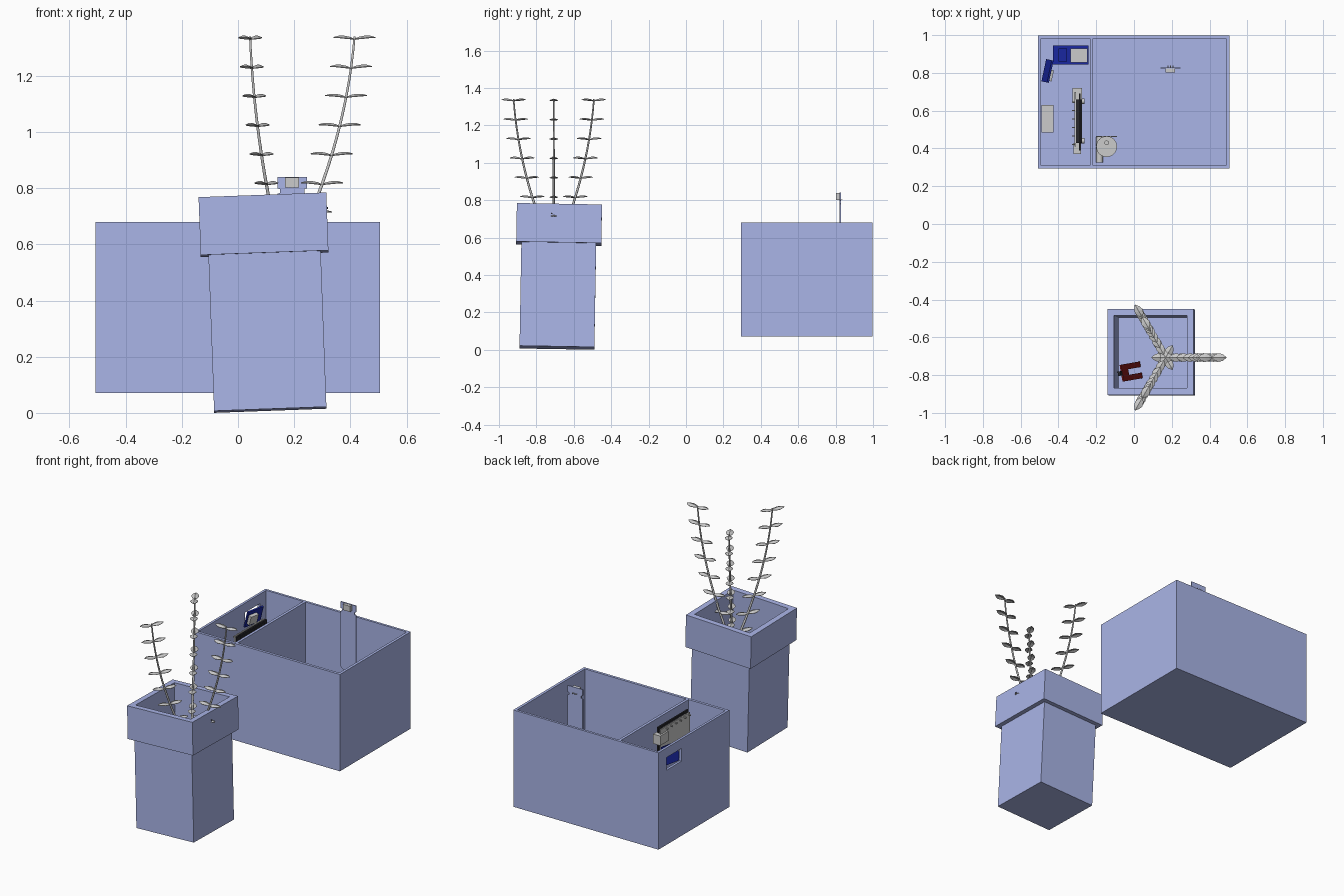
import bpy, bmesh
from math import radians, pi
from mathutils import Matrix, Euler, Vector

if "Cube" in bpy.data.objects:
    bpy.data.objects.remove(bpy.data.objects["Cube"])


def material(name, rgb):
    m = bpy.data.materials.new(name)
    m.diffuse_color = (*rgb, 1)
    m.use_nodes = True
    m.node_tree.nodes["Principled BSDF"].inputs["Base Color"].default_value = m.diffuse_color
    return m


SHELL = material("shell_blue", (0.40, 0.46, 0.80))
BLUE = material("board_blue", (0.01, 0.02, 0.35))
RED = material("sensor_red", (0.25, 0.01, 0.01))
DARK = material("board_dark", (0.02, 0.02, 0.025))


def finish(name, bm, mat=None, smooth=False):
    bmesh.ops.recalc_face_normals(bm, faces=bm.faces)
    me = bpy.data.meshes.new(name)
    bm.to_mesh(me)
    bm.free()
    ob = bpy.data.objects.new(name, me)
    bpy.context.collection.objects.link(ob)
    if mat:
        me.materials.append(mat)
    if smooth:
        bpy.ops.object.select_all(action='DESELECT')
        ob.select_set(True)
        bpy.context.view_layer.objects.active = ob
        bpy.ops.object.shade_smooth_by_angle(angle=radians(40))
    return ob


def box(name, lo, hi, mat=None, frame=None):
    """Box between two corners, optionally placed by a frame matrix."""
    lo, hi = Vector(lo), Vector(hi)
    bm = bmesh.new()
    bmesh.ops.create_cube(bm, size=1, matrix=Matrix.LocRotScale((lo + hi) / 2, None, hi - lo))
    if frame:
        bm.transform(frame)
    return finish(name, bm, mat)


def cyl(name, a, b, r, mat=None, n=24):
    a, b = Vector(a), Vector(b)
    rot = (b - a).to_track_quat('Z', 'Y').to_matrix().to_4x4()
    bm = bmesh.new()
    bmesh.ops.create_cone(bm, cap_ends=True, segments=n, radius1=r, radius2=r, depth=(b - a).length,
                          matrix=Matrix.Translation((a + b) / 2) @ rot)
    return finish(name, bm, mat, smooth=True)


def cut(target, cutters):
    bpy.context.view_layer.objects.active = target
    for c in cutters:
        mod = target.modifiers.new("cut", 'BOOLEAN')
        mod.operation, mod.solver, mod.object = 'DIFFERENCE', 'EXACT', c
        bpy.ops.object.modifier_apply(modifier=mod.name)
        bpy.data.objects.remove(c)


def frame(loc, rx=0, ry=0, rz=0):
    rot = Euler((radians(rx), radians(ry), radians(rz))).to_matrix().to_4x4()
    return Matrix.Translation(loc) @ rot


# Reservoir: two open compartments and a window in the left wall
tank = box("reservoir_box", (-0.507, 0.293, 0.07), (0.505, 0.998, 0.68), SHELL)
cut(tank, [box("cut_left", (-0.492, 0.31, 0.087), (-0.234, 0.983, 0.8)),
           box("cut_right", (-0.217, 0.31, 0.087), (0.488, 0.983, 0.8)),
           box("cut_window", (-0.6, 0.77, 0.54), (-0.45, 0.92, 0.62))])

# Planter: square rings lofted from the base, over the rim and down to the inner floor
rings = [(0.20, 0), (0.20, 0.556), (0.2275, 0.556), (0.2275, 0.762), (0.1925, 0.762), (0.1925, 0.03)]
pot = frame((0.115, -0.69, 0.011), rx=-1, ry=-2.1)
bm = bmesh.new()
loops = [[bm.verts.new((sx * h, sy * h, z)) for sx, sy in ((-1, -1), (1, -1), (1, 1), (-1, 1))] for h, z in rings]
bm.faces.new(loops[0])
bm.faces.new(loops[-1])
for p, q in zip(loops, loops[1:]):
    for i in range(4):
        j = (i + 1) % 4
        bm.faces.new((p[i], p[j], q[j], q[i]))
bm.transform(pot)
finish("planter_pot", bm, SHELL)
cyl("rim_tube_stub", pot @ Vector((0.22, -0.04, 0.71)), pot @ Vector((0.232, -0.04, 0.71)), 0.004, DARK, 12)

# Plant: three arching branches with paired leaves
Z0, Z1 = 0.51, 1.34


def stem_r(z):
    t = (z - Z0) / (Z1 - Z0)
    return 0.248 * (1.72 * t - 0.72 * t * t)


cu = bpy.data.curves.new("plant_stem", 'CURVE')
cu.dimensions, cu.bevel_depth, cu.bevel_resolution, cu.use_fill_caps = '3D', 0.0065, 1, True
sp = cu.splines.new('POLY')
sp.points.add(16)
for i, p in enumerate(sp.points):
    z = Z0 + (Z1 - Z0) * i / 16
    p.co = (stem_r(z), 0, z, 1)
    p.radius = 1.15 - 0.5 * i / 16

# each leaf section: distance out, half width, rise
LEAF = [(0, 0.003, 0), (0.016, 0.017, 0.007), (0.036, 0.023, 0.011), (0.056, 0.017, 0.011), (0.075, 0.002, 0.006)]
bm = bmesh.new()
for k in range(9):
    z = Z1 - 0.008 - 0.1035 * k
    if z < Z0 - 0.02:
        break
    for s in (1, -1):
        rows = [[bm.verts.new((stem_r(max(z, Z0)) + s * d, y * w, z + h - abs(y) * 0.35 * w)) for y in (-1, 0, 1)]
                for d, w, h in LEAF]
        for p, q in zip(rows, rows[1:]):
            for i in (0, 1):
                bm.faces.new((p[i], p[i + 1], q[i + 1], q[i]))
leaves = finish("plant_leaves_1", bm)
sol = leaves.modifiers.new("thickness", 'SOLIDIFY')
sol.thickness = 0.003
for k in range(3):
    m = Matrix.Translation((0.167, -0.707, 0)) @ Matrix.Rotation(2 * pi * k / 3, 4, 'Z')
    stem = bpy.data.objects.new(f"plant_stem_{k + 1}", cu)
    bpy.context.collection.objects.link(stem)
    stem.matrix_world = m
    lf = leaves
    if k:
        lf = leaves.copy()
        lf.name = f"plant_leaves_{k + 1}"
        bpy.context.collection.objects.link(lf)
    lf.matrix_world = m

# Forked soil probe leaning inside the planter
f = frame((-0.065, -0.79, 0.30), ry=-22, rz=10)
box("soil_probe_head", (-0.004, -0.045, -0.09), (0.004, 0.045, 0), RED, f)
for n, y in (("left", 0.03), ("right", -0.03)):
    box("soil_probe_prong_" + n, (-0.004, y - 0.015, -0.27), (0.004, y + 0.015, -0.09), RED, f)
box("soil_probe_pins", (-0.012, -0.012, -0.01), (0.003, 0.012, 0.025), DARK, f)

# Water level sensor strip with notched sides and a pointed foot
half = [(0.053, 0.84), (0.053, 0.80), (0.043, 0.797), (0.043, 0.783), (0.053, 0.78), (0.053, 0.43), (0, 0.39)]
outline = half + [(-x, z) for x, z in reversed(half[:-1])]
bm = bmesh.new()
face = bm.faces.new([bm.verts.new((0.193 + x, 0.822, z)) for x, z in outline])
ext = bmesh.ops.extrude_face_region(bm, geom=[face])
bmesh.ops.translate(bm, vec=(0, 0.007, 0), verts=[v for v in ext["geom"] if isinstance(v, bmesh.types.BMVert)])
finish("level_sensor_strip", bm, SHELL)
box("level_sensor_socket", (0.168, 0.803, 0.802), (0.218, 0.822, 0.838))
for i in range(3):
    x = 0.18 + 0.013 * i
    box(f"level_sensor_pin_{i + 1}", (x - 0.002, 0.808, 0.80), (x + 0.002, 0.838, 0.804))

# Water pump on the tank floor
cyl("pump_body", (-0.145, 0.41, 0.087), (-0.145, 0.41, 0.28), 0.055, n=32)
cyl("pump_inlet", (-0.145, 0.43, 0.28), (-0.145, 0.43, 0.30), 0.012, n=16)
cyl("pump_outlet", (-0.182, 0.325, 0.11), (-0.182, 0.46, 0.11), 0.018, n=16)
box("pump_base_plate", (-0.20, 0.46, 0.087), (-0.09, 0.467, 0.15))

# Upright control board with its carrier and connectors
box("control_board", (-0.292, 0.39, 0.43), (-0.282, 0.69, 0.665), DARK)
box("board_carrier", (-0.314, 0.41, 0.42), (-0.306, 0.70, 0.66))
box("board_header_top", (-0.306, 0.43, 0.635), (-0.274, 0.66, 0.655), DARK)
box("board_header_bottom", (-0.306, 0.43, 0.44), (-0.274, 0.66, 0.46), DARK)
box("board_usb_socket", (-0.325, 0.64, 0.57), (-0.275, 0.72, 0.63))
box("board_power_socket", (-0.32, 0.37, 0.45), (-0.28, 0.43, 0.50))
for i, y in enumerate((0.44, 0.65)):
    cyl(f"board_capacitor_{i + 1}", (-0.282, y, 0.6), (-0.262, y, 0.6), 0.014, n=16)
for i in range(6):
    y = 0.42 + 0.045 * i
    box(f"board_pin_{i + 1}", (-0.328, y - 0.003, 0.645), (-0.306, y + 0.003, 0.651))

# Relay board and terminal block on the floor, display module at the window
box("relay_board", (-0.43, 0.845, 0.095), (-0.24, 0.945, 0.103), BLUE)
box("relay_block", (-0.335, 0.855, 0.103), (-0.245, 0.93, 0.17))
box("relay_terminal", (-0.40, 0.86, 0.103), (-0.355, 0.93, 0.14), BLUE)
box("power_block", (-0.49, 0.485, 0.087), (-0.427, 0.63, 0.25))
f = frame((-0.457, 0.81, 0.59), ry=16, rz=-12)
box("display_board", (-0.006, -0.06, -0.055), (0.004, 0.06, 0.055), BLUE, f)
box("display_block", (0.004, -0.05, -0.03), (0.024, 0.01, 0.03), None, f)
